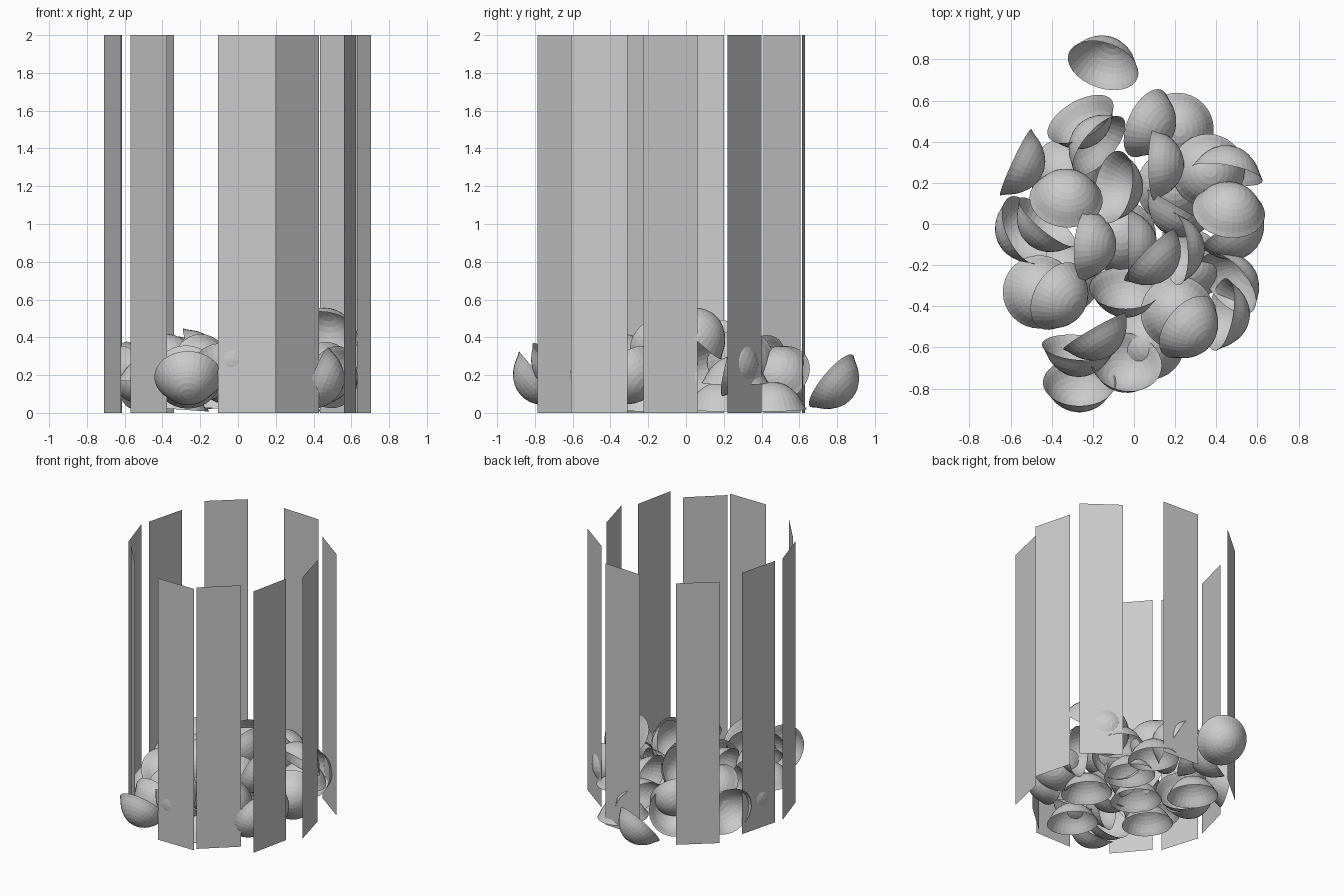
import bpy, bmesh
from math import radians, cos, sin, pi
from mathutils import Vector

if "Cube" in bpy.data.objects:
    bpy.data.objects.remove(bpy.data.objects["Cube"])

# Bowl profile (radius, height): slightly flared rim, rounded bottom
PROFILE = [(.178, 0), (.164, .021), (.151, .045), (.137, .068), (.118, .09),
           (.094, .111), (.066, .128), (.034, .139)]
DEPTH = .142
SEGS = 32
HEIGHT = 2.0


def link(name, mesh):
    ob = bpy.data.objects.new(name, mesh)
    bpy.context.collection.objects.link(ob)
    return ob


def bowl_mesh():
    """Open dome: rim circle at z = 0, pole along +z."""
    bm = bmesh.new()
    angles = [2 * pi * j / SEGS for j in range(SEGS)]
    rings = [[bm.verts.new((r * cos(a), r * sin(a), z)) for a in angles]
             for r, z in PROFILE]
    pole = bm.verts.new((0, 0, DEPTH))
    for j in range(SEGS):
        k = (j + 1) % SEGS
        for lo, hi in zip(rings, rings[1:]):
            bm.faces.new((lo[j], lo[k], hi[k], hi[j]))
        bm.faces.new((rings[-1][j], rings[-1][k], pole))
    me = bpy.data.meshes.new("bowl")
    bm.to_mesh(me)
    bm.free()
    return me


BOWL = bowl_mesh()


def bowl(name, x, y, z, azimuth, elevation):
    """Rim centre plus the direction the dome points."""
    a, e = radians(azimuth), radians(elevation)
    axis = Vector((cos(e) * cos(a), cos(e) * sin(a), sin(e)))
    ob = link(name, BOWL)
    ob.location = (x, y, z)
    ob.rotation_euler = axis.to_track_quat('Z', 'Y').to_euler()


# Ring of thin upright wall panels: plan-view start and end
PANELS = [(-.105, -.815, .20, -.815), (.20, -.785, .43, -.58), (.56, -.61, .625, -.31),
          (.705, -.225, .63, .06), (.68, .22, .435, .40), (.25, .615, -.05, .63),
          (-.34, .605, -.57, .41), (-.615, .20, -.69, -.09), (-.71, -.155, -.62, -.44),
          (-.57, -.48, -.375, -.71)]
for i, (x0, y0, x1, y1) in enumerate(PANELS):
    me = bpy.data.meshes.new("wall_panel")
    me.from_pydata([(x0, y0, 0), (x1, y1, 0), (x1, y1, HEIGHT), (x0, y0, HEIGHT)],
                   [], [(0, 1, 2, 3)])
    link(f"wall_panel_{i}", me)

# Bowls lying rim down on the floor or on others
FLAT = [(.21, .46, .02), (-.33, .24, .02), (.19, .18, .02), (-.46, -.33, .16),
        (-.34, -.26, .02), (.07, -.58, .02), (.36, .26, .16), (.21, -.43, .18),
        (-.07, -.06, .02), (.26, -.2, .02)]
for i, (x, y, z) in enumerate(FLAT):
    bowl(f"flat_bowl_{i}", x, y, z, 0, 86)

# Bowls leaning in the pile: x, y, z, azimuth, elevation
LEANING = [(-.15, .77, .17, 70, -38), (-.265, -.77, .19, -90, -40),
           (-.53, -.03, .20, 205, -30), (-.575, .30, .20, -25, 5),
           (-.33, .12, .26, 85, 50), (-.42, .01, .20, 230, -15),
           (-.26, .51, .20, 300, -30), (-.17, .38, .25, 140, -25),
           (.06, .49, .20, -25, 30), (.10, .29, .27, 0, 10),
           (-.10, .18, .34, -10, -30), (.45, .24, .26, 80, -15),
           (.46, .06, .41, 80, 45), (.48, -.03, .20, -60, 10),
           (.22, .08, .20, 240, 0), (-.23, -.10, .28, -5, 20),
           (-.03, -.10, .25, 0, 0), (.08, -.15, .25, -45, 10),
           (.20, -.12, .34, 5, -20), (.46, -.29, .20, 40, -30),
           (.42, -.44, .18, -10, -20), (.26, -.50, .26, -40, 35),
           (-.04, -.31, .19, -90, -35), (-.37, -.35, .27, -30, 40),
           (-.19, -.52, .24, 300, 5), (-.27, -.60, .19, 265, -20),
           (-.04, -.67, .26, 255, -52)]
for i, row in enumerate(LEANING):
    bowl(f"leaning_bowl_{i}", *row)
